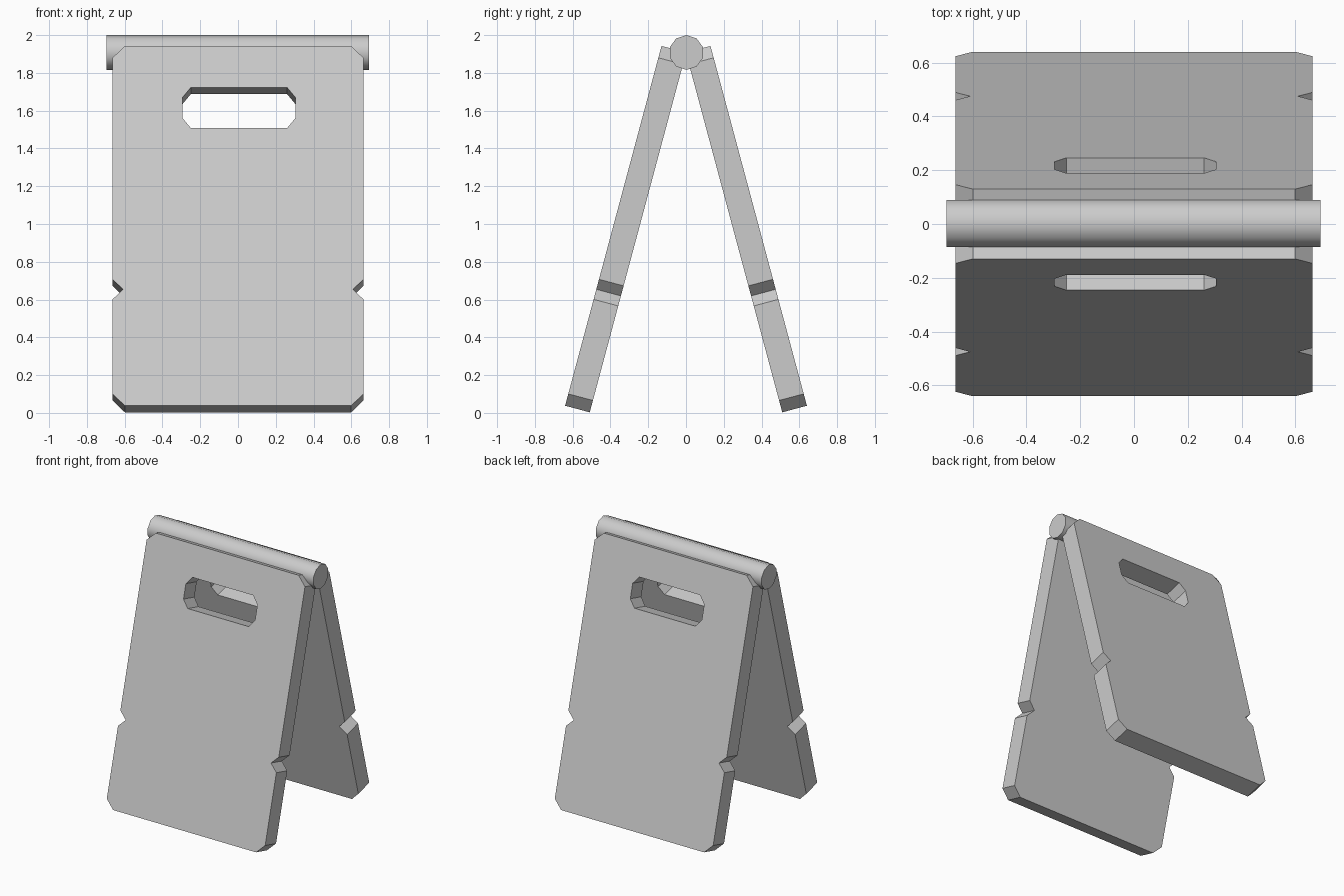
import bpy, bmesh, math
from mathutils import Matrix

cube = bpy.data.objects.get("Cube")
if cube:
    bpy.data.objects.remove(cube)

grey = bpy.data.materials.new("plain grey")
grey.use_nodes = True
colour = (0.6, 0.6, 0.6, 1)
grey.diffuse_color = colour
grey.node_tree.nodes["Principled BSDF"].inputs["Base Color"].default_value = colour

LEAN = math.radians(15)
HALF_W, LENGTH, THICK, CHAMFER = 0.664, 1.972, 0.135, 0.065


def add_object(name, bm):
    bmesh.ops.recalc_face_normals(bm, faces=bm.faces)
    mesh = bpy.data.meshes.new(name)
    bm.to_mesh(mesh)
    bm.free()
    mesh.materials.append(grey)
    obj = bpy.data.objects.new(name, mesh)
    bpy.context.collection.objects.link(obj)
    return obj


def add_loop(bm, points):
    verts = [bm.verts.new((x, y, 0)) for x, y in points]
    return [bm.edges.new((a, b)) for a, b in zip(verts, verts[1:] + verts[:1])]


def panel(name, side):
    """Leaning board with cut corners, side notches and a handle slot."""
    bm = bmesh.new()
    # right edge from bottom to top, mirrored for the left edge
    half = [(HALF_W - CHAMFER, 0), (HALF_W, CHAMFER),
            (HALF_W, 0.583), (HALF_W - 0.055, 0.638), (HALF_W, 0.693),
            (HALF_W, LENGTH - CHAMFER), (HALF_W - CHAMFER, LENGTH)]
    edges = add_loop(bm, half + [(-x, y) for x, y in reversed(half)])
    # handle slot with cut corners
    slot = [(0.255, 1.522), (0.3, 1.578), (0.3, 1.688), (0.255, 1.744)]
    edges += add_loop(bm, [(x + 0.005, y) for x, y in slot]
                      + [(0.005 - x, y) for x, y in reversed(slot)])
    bmesh.ops.triangle_fill(bm, edges=edges, use_beauty=True)
    # thicken towards the inside of the stand
    grown = bmesh.ops.extrude_face_region(bm, geom=bm.faces[:], use_keep_orig=True)
    moved = [g for g in grown["geom"] if isinstance(g, bmesh.types.BMVert)]
    bmesh.ops.translate(bm, verts=moved, vec=(0, 0, -THICK))
    # lean the board against the hinge rod
    place = (Matrix.Diagonal((1, side, 1, 1))
             @ Matrix.Translation((0, -0.64, THICK * math.sin(LEAN) + 0.003))
             @ Matrix.Rotation(math.pi / 2 - LEAN, 4, "X"))
    bm.transform(place)
    return add_object(name, bm)


panel("front_panel", 1)
panel("back_panel", -1)

# hinge rod across the top
bm = bmesh.new()
bmesh.ops.create_cone(bm, cap_ends=True, segments=10, radius1=0.092,
                      radius2=0.092, depth=1.39)
bm.transform(Matrix.Translation((-0.002, 0.002, 1.908)) @ Matrix.Rotation(math.pi / 2, 4, "Y")
             @ Matrix.Rotation(math.pi / 2, 4, "Z"))
rod = add_object("hinge_rod", bm)
# lock the rod's flat vertex pointing up and smooth its barrel
bpy.ops.object.select_all(action="DESELECT")
rod.select_set(True)
bpy.context.view_layer.objects.active = rod
bpy.ops.object.shade_smooth_by_angle(angle=math.radians(45))
